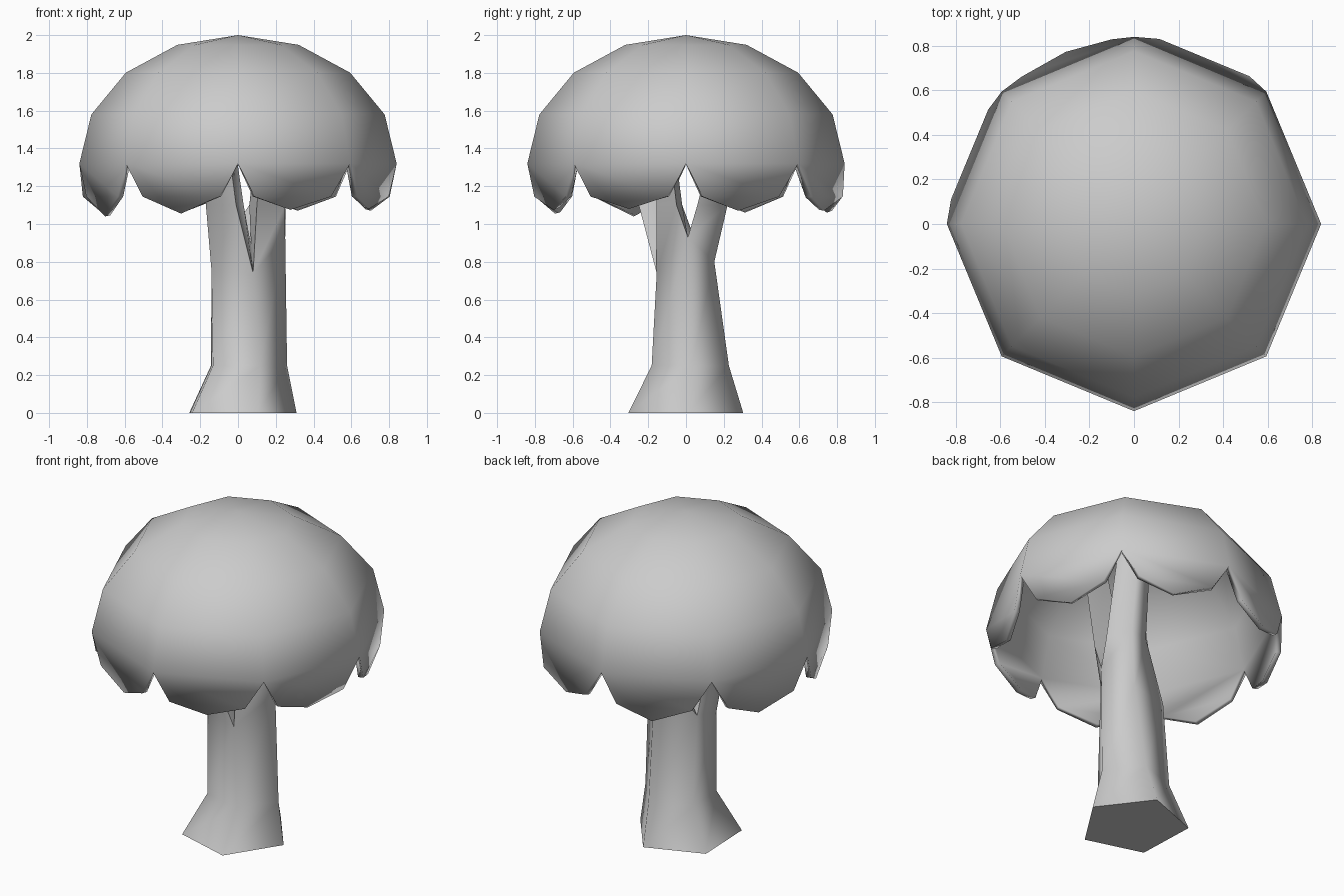
import bpy, bmesh
from math import sin, cos, pi, radians
from mathutils import Vector

if "Cube" in bpy.data.objects:
    bpy.data.objects.remove(bpy.data.objects["Cube"])


def finish(name, bm, angle):
    bmesh.ops.recalc_face_normals(bm, faces=bm.faces)
    me = bpy.data.meshes.new(name)
    bm.to_mesh(me)
    bm.free()
    ob = bpy.data.objects.new(name, me)
    bpy.context.collection.objects.link(ob)
    bpy.ops.object.select_all(action='DESELECT')
    ob.select_set(True)
    bpy.context.view_layer.objects.active = ob
    bpy.ops.object.shade_smooth_by_angle(angle=radians(angle))
    return ob


def bridge(bm, a, b):
    for i in range(len(a)):
        j = (i + 1) % len(a)
        bm.faces.new((a[i], a[j], b[j], b[i]))


# Trunk: five-sided with a flared foot
bm = bmesh.new()
foot = [bm.verts.new((0.31 * cos(t), 0.32 * sin(t) - 0.005, 0))
        for t in (0.04 + 2 * pi * i / 5 for i in range(5))]
shin = [bm.verts.new((0.04 + 0.22 * cos(t), 0.02 + 0.215 * sin(t), 0.25))
        for t in (0.04 + 2 * pi * i / 5 for i in range(5))]
fork = [bm.verts.new(p) for p in ((0.25, 0.01, 0.93), (0.12, 0.15, 0.80),
                                  (-0.14, 0.09, 0.80), (-0.14, -0.10, 0.75),
                                  (0.08, -0.155, 0.74))]
crotch = bm.verts.new((0.07, 0.0, 0.88))
bm.faces.new(foot[::-1])
bridge(bm, foot, shin)
bridge(bm, shin, fork)

# Three branches growing out of the fork: base loop, outline at z 1.1, lean
branches = [
    # front left
    ([fork[2], fork[3], fork[4], crotch],
     [(-0.14, -0.02), (-0.17, -0.16), (-0.01, -0.25), (0.03, -0.06)], (-0.06, -0.12)),
    # right
    ([fork[4], fork[0], crotch],
     [(0.10, -0.155), (0.25, -0.05), (0.06, -0.02)], (0.05, -0.06)),
    # back
    ([fork[0], fork[1], fork[2], crotch],
     [(0.255, 0.06), (0.20, 0.22), (0.08, 0.20), (0.06, 0.06)], (0.04, 0.12)),
]
for base, outline, lean in branches:
    mid = [bm.verts.new((x, y, 1.1)) for x, y in outline]
    cx = sum(x for x, y in outline) / len(outline)
    cy = sum(y for x, y in outline) / len(outline)
    tip = [bm.verts.new((cx + 0.8 * (x - cx) + lean[0],
                         cy + 0.8 * (y - cy) + lean[1], 1.65)) for x, y in outline]
    bridge(bm, base, mid)
    bridge(bm, mid, tip)
    bm.faces.new(tip)
finish("trunk_and_branches", bm, 85)

# Canopy: eight-sided half dome with a hanging lobe on each side
R, BASE, H, N = 0.84, 1.32, 0.68, 8
bm = bmesh.new()
rings = []
for k in range(4):
    e = k * pi / 8
    rings.append([bm.verts.new((R * cos(e) * cos(i * pi / 4),
                                R * cos(e) * sin(i * pi / 4),
                                BASE + H * sin(e))) for i in range(N)])
top = bm.verts.new((0, 0, BASE + H))
for i in range(N):
    j = (i + 1) % N
    for a, b in zip(rings, rings[1:]):
        bm.faces.new((a[i], a[j], b[j], b[i]))
    bm.faces.new((rings[-1][i], rings[-1][j], top))

# Outward bulge of the sides and tip, and lowest height, of each lobe
bulges = [(0.0, -0.02), (0.035, 0.02), (0.028, 0.055), (0.025, 0.01),
          (0.0, -0.02), (0.0, -0.02), (0.0, -0.02), (0.0, -0.02)]
lows = [1.07, 1.07, 1.07, 1.06, 1.04, 1.055, 1.075, 1.08]
for i in range(N):
    a, b = rings[0][i], rings[0][(i + 1) % N]
    out = Vector((cos((i + 0.5) * pi / 4), sin((i + 0.5) * pi / 4), 0))

    def lobe_point(t, z, push):
        p = a.co.lerp(b.co, t) + out * push
        return bm.verts.new((p.x, p.y, z))

    p1 = lobe_point(0.15, 1.145, bulges[i][0])
    p2 = lobe_point(0.48, lows[i], bulges[i][1])
    p3 = lobe_point(0.83, 1.145, bulges[i][0])
    bm.faces.new((a, p1, p3, b))
    bm.faces.new((p1, p2, p3))
canopy = finish("canopy", bm, 60)
# Face the open shell outward before thickening it inward
if canopy.data.polygons[3].normal.z < 0:
    canopy.data.flip_normals()
shell = canopy.modifiers.new("shell", 'SOLIDIFY')
shell.thickness = 0.03
shell.offset = -1
shell.use_even_offset = True
